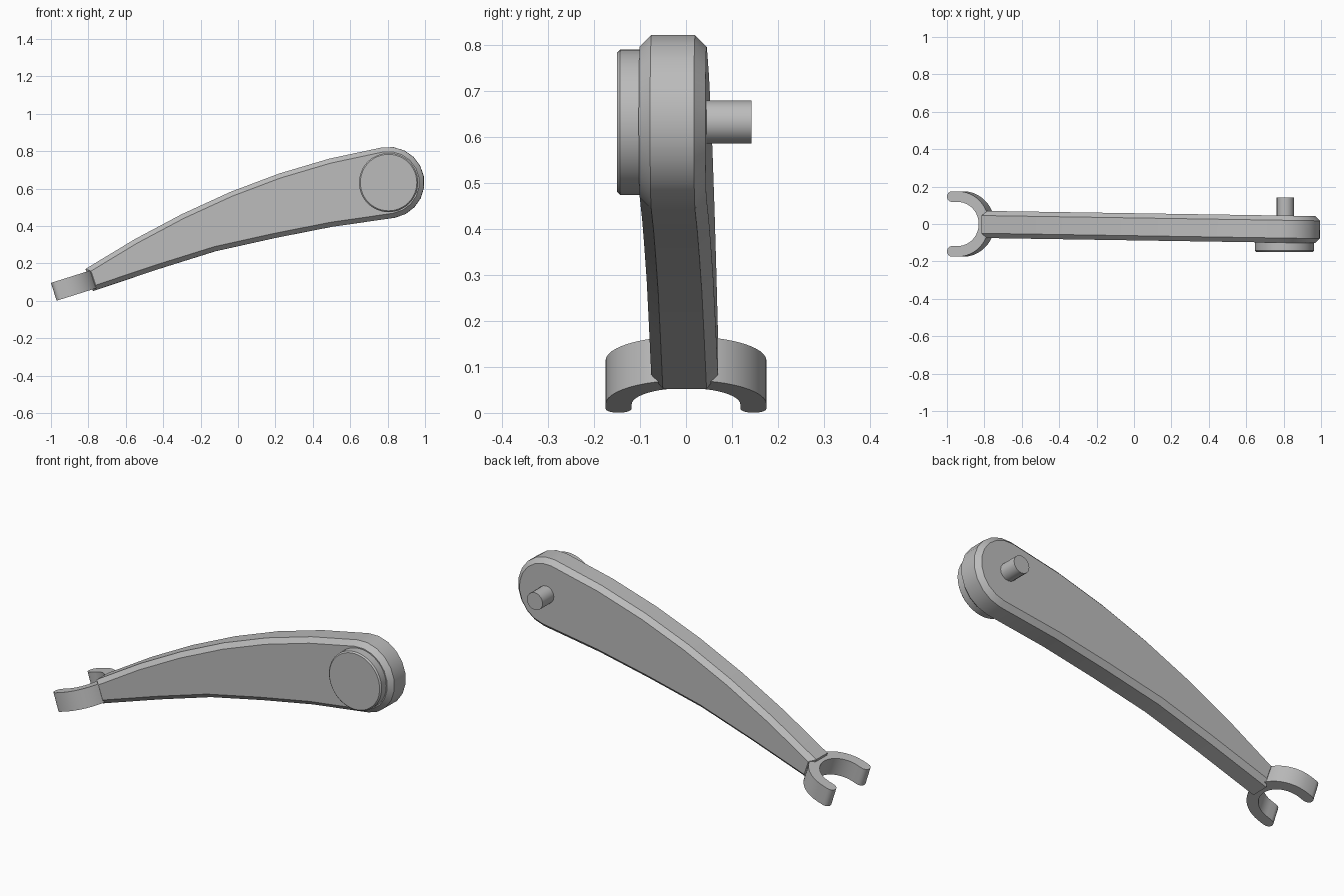
import bpy, bmesh
from math import sin, cos, pi, radians
from mathutils import Matrix

cube = bpy.data.objects.get("Cube")
if cube:
    bpy.data.objects.remove(cube, do_unlink=True)

grey = bpy.data.materials.new("plain_grey")
grey.use_nodes = True
COLOR = (0.5, 0.5, 0.5, 1)
grey.diffuse_color = COLOR
grey.node_tree.nodes["Principled BSDF"].inputs["Base Color"].default_value = COLOR


def arc(cx, cy, r, start, end, steps):
    """Points along an arc, angles in degrees."""
    angles = [radians(start + (end - start) * i / steps) for i in range(steps + 1)]
    return [(cx + r * cos(a), cy + r * sin(a)) for a in angles]


def slab(name, outline, depth, bevel, matrix, both_caps=True):
    """Extrude a flat outline along local z, chamfer its caps, then place it."""
    bm = bmesh.new()
    base = bm.faces.new([bm.verts.new((x, y, -depth / 2)) for x, y in outline])
    grown = bmesh.ops.extrude_face_region(bm, geom=[base])["geom"]
    verts = [g for g in grown if isinstance(g, bmesh.types.BMVert)]
    bmesh.ops.translate(bm, verts=verts, vec=(0, 0, depth))
    bmesh.ops.recalc_face_normals(bm, faces=bm.faces)
    if bevel:
        bm.normal_update()
        edges = [e for e in bm.edges
                 if abs(e.verts[0].co.z - e.verts[1].co.z) < 1e-5
                 and (both_caps or e.verts[0].co.z > 0)]
        bmesh.ops.bevel(bm, geom=edges, offset=bevel, segments=1,
                        affect='EDGES', clamp_overlap=True)
    bm.transform(matrix)
    bmesh.ops.recalc_face_normals(bm, faces=bm.faces)
    mesh = bpy.data.meshes.new(name)
    bm.to_mesh(mesh)
    bm.free()
    mesh.materials.append(grey)
    obj = bpy.data.objects.new(name, mesh)
    bpy.context.collection.objects.link(obj)
    bpy.ops.object.select_all(action='DESELECT')
    obj.select_set(True)
    bpy.context.view_layer.objects.active = obj
    bpy.ops.object.shade_smooth_by_angle(angle=radians(30))
    return obj


# Local z points to the front (-y), local y points up
UPRIGHT = Matrix.Rotation(pi / 2, 4, 'X')
HUB_X, HUB_Z = 0.805, 0.632

# Curved tapering arm, slightly turned towards the front at the hub
upper = [(-0.815, 0.17), (-0.55, 0.33), (-0.3, 0.463), (-0.04, 0.582),
         (0.22, 0.68), (0.49, 0.76)]
lower = [(0.5, 0.395), (0.2, 0.336), (-0.12, 0.265), (-0.43, 0.168), (-0.775, 0.052)]
hub = arc(HUB_X, HUB_Z, 0.191, 100, -80, 10)
turn = Matrix.Translation((0, -0.015, 0)) @ Matrix.Rotation(radians(-0.9), 4, 'Z')
slab("arm", upper + hub + lower, 0.145, 0.025, turn @ UPRIGHT)

# Round cap on the front of the hub
circle = arc(0, 0, 0.158, 0, 360, 48)[:-1]
slab("hub_cap", circle, 0.06,  0.007,
     Matrix.Translation((HUB_X, -0.12, HUB_Z)) @ UPRIGHT, both_caps=False)

# Pin on the back of the hub
slab("pin", arc(0, 0, 0.047, 0, 360, 16)[:-1], 0.12, 0,
     Matrix.Translation((HUB_X + 0.004, 0.082, HUB_Z)) @ UPRIGHT)

# Open fork at the low end, tilted with the arm
OUTER, INNER = 0.175, 0.118
TIP = (OUTER - INNER) / 2
MID = (OUTER + INNER) / 2
fork = (arc(0.06, 0, OUTER, -90, 90, 24)
        + arc(TIP, MID, TIP, 90, 270, 8)
        + arc(0.06, 0, INNER, 90, -90, 24)
        + arc(TIP, -MID, TIP, 90, 270, 8))
slab("fork", fork, 0.1, 0,
     Matrix.Translation((-0.985, 0, 0.048)) @ Matrix.Rotation(radians(-17.5), 4, 'Y'))
